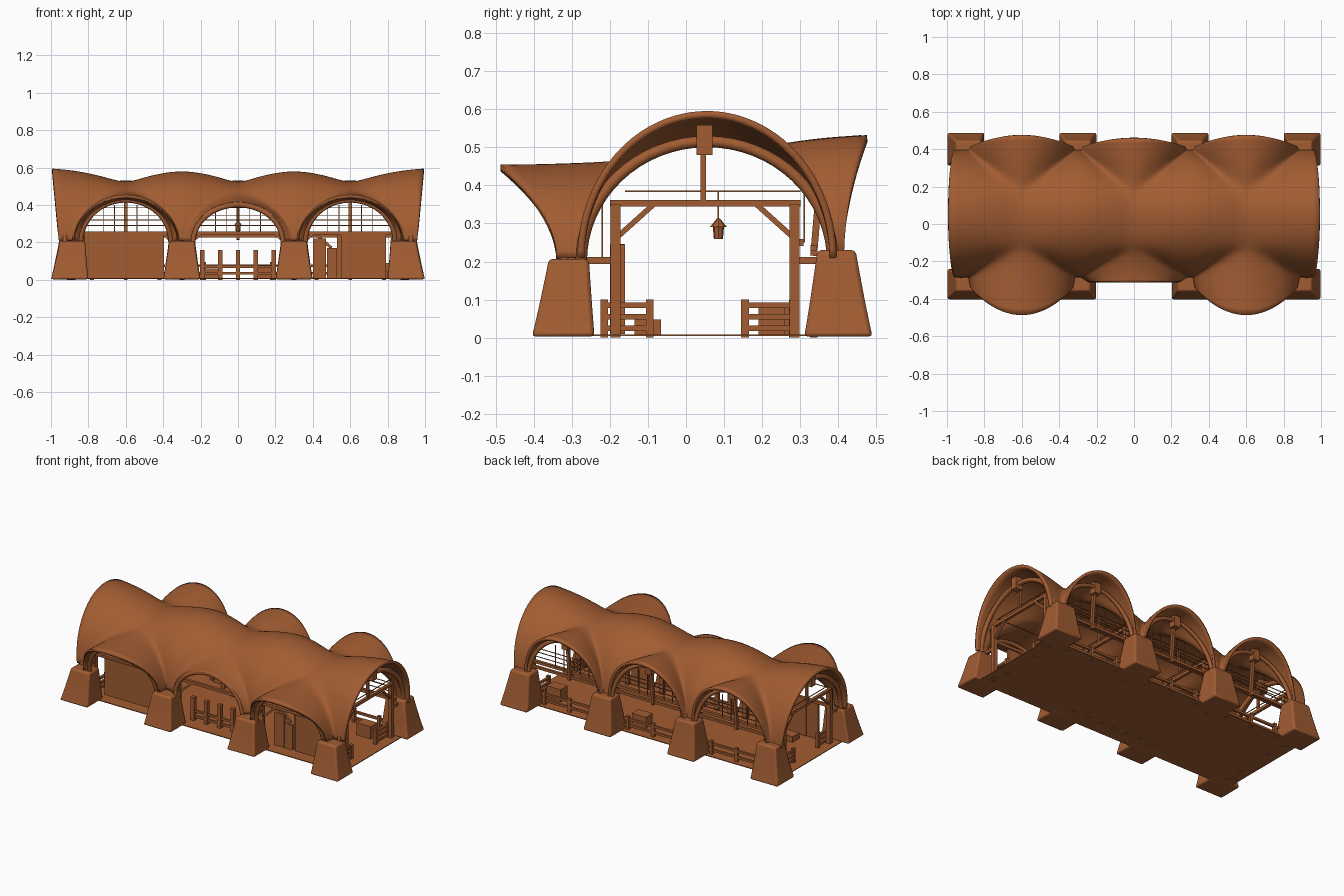
import bpy, bmesh, math
from mathutils import Vector, Matrix

cube = bpy.data.objects.get("Cube")
if cube:
    bpy.data.objects.remove(cube, do_unlink=True)

COLOR = (0.36, 0.108, 0.032, 1)
clay = bpy.data.materials.new("clay_brown")
clay.use_nodes = True
clay.diffuse_color = COLOR
bsdf = clay.node_tree.nodes["Principled BSDF"]
bsdf.inputs["Base Color"].default_value = COLOR
bsdf.inputs["Roughness"].default_value = 0.8

PI = math.pi
SPRING = 0.21
MID_Y = 0.055
BAYS = (-0.6, 0, 0.6)
PIERS = (-0.9, -0.3, 0.3, 0.9)


def finish(name, bm, smooth=False):
    mesh = bpy.data.meshes.new(name)
    bm.to_mesh(mesh)
    bm.free()
    mesh.materials.append(clay)
    ob = bpy.data.objects.new(name, mesh)
    bpy.context.collection.objects.link(ob)
    if smooth:
        bpy.ops.object.select_all(action='DESELECT')
        ob.select_set(True)
        bpy.context.view_layer.objects.active = ob
        bpy.ops.object.shade_smooth_by_angle(angle=math.radians(50))
    return ob


def boxes(name, items):
    bm = bmesh.new()
    for lo, hi in items:
        lo, hi = Vector(lo), Vector(hi)
        bmesh.ops.create_cube(bm, size=1, matrix=Matrix.Translation((lo + hi) / 2)
                              @ Matrix.Diagonal((*(hi - lo), 1)))
    return finish(name, bm)


def add_bar(bm, a, b, w):
    a, b = Vector(a), Vector(b)
    d = b - a
    rot = d.to_track_quat('Z', 'Y').to_matrix().to_4x4()
    bmesh.ops.create_cube(bm, size=1, matrix=Matrix.Translation((a + b) / 2)
                          @ rot @ Matrix.Diagonal((w, w, d.length, 1)))


def bars(name, items):
    bm = bmesh.new()
    for item in items:
        add_bar(bm, *item)
    return finish(name, bm)


def add_web(bm, first, second, steps, power):
    """Loft between two matching point rows, easing the height."""
    grid = []
    for e, g in zip(first, second):
        row = []
        for j in range(steps + 1):
            k = j / steps
            p = e.lerp(g, k)
            p.z = e.z + (g.z - e.z) * k ** power
            row.append(bm.verts.new(p))
        grid.append(row)
    for r, s in zip(grid, grid[1:]):
        for j in range(steps):
            bm.faces.new((r[j], s[j], s[j + 1], r[j + 1]))


# Curves that bound the vault webs, each a quarter turn from foot to crown
MEET = {-1: math.acos(0.5), 1: math.acos(0.3)}  # angle where a side vault meets the ridge line


def groin(xc, sx, sy, t):
    c = math.cos(t)
    f = min(1, (1 - c) / (1 - math.cos(MEET[sy])))
    return Vector((xc + sx * 0.285 * (1 - f), MID_Y + sy * 0.34 * c, SPRING + 0.305 * math.sin(t)))


def main_arch(xc, sx, sy, t):
    c, s = math.cos(t), math.sin(t)
    end = abs(xc + sx * 0.3) > 0.5
    x = xc + sx * (0.358 + 0.035 * s if end else 0.3)
    return Vector((x, MID_Y + sy * 0.34 * c, SPRING + (0.385 if end else 0.372) * s))


def cross_arch(xc, sx, sy, t):
    c, s = math.cos(t), math.sin(t)
    if sy > 0:
        foot, crown, h, w = 0.415, 0.475 if xc else 0.46, 0.322, 0.272
    elif xc:
        foot, crown, h, w = -0.34, -0.487, 0.245, 0.275
    else:
        foot, crown, h, w = -0.305, -0.312, 0.205, 0.252
    return Vector((xc + sx * w * c, foot + (crown - foot) * s ** 1.9, SPRING + h * s))


# Roof shell: webs between the edge arches and the valleys, softened at the valleys
bm = bmesh.new()
N = 20
for xc in BAYS:
    for sx in (-1, 1):
        for sy in (-1, 1):
            low = [MEET[sy] * i / N for i in range(N + 1)]
            top = [MEET[sy] + (PI / 2 - MEET[sy]) * i / 8 for i in range(1, 9)]
            add_web(bm, [main_arch(xc, sx, sy, t) for t in low + top],
                    [groin(xc, sx, sy, t) for t in low + top], 10, 1.7)
            add_web(bm, [cross_arch(xc, sx, sy, PI / 2 * i / N) for i in range(N + 1)],
                    [groin(xc, sx, sy, t) for t in low], 10, 1.7)
bmesh.ops.remove_doubles(bm, verts=bm.verts, dist=0.0008)
bmesh.ops.recalc_face_normals(bm, faces=bm.faces)
if sum(f.normal.z * f.calc_area() for f in bm.faces) < 0:
    bmesh.ops.reverse_faces(bm, faces=bm.faces)
inner = [v for v in bm.verts if not v.is_boundary and v.co.z > SPRING + 0.03]
for _ in range(6):
    bmesh.ops.smooth_vert(bm, verts=inner, factor=0.5,
                          use_axis_x=True, use_axis_y=True, use_axis_z=True)
roof = finish("roof_shell", bm, True)
solid = roof.modifiers.new("thickness", 'SOLIDIFY')
solid.thickness = 0.018
solid.offset = -1


# Ribs set just inside each open arch
def rib(name, points, radius=0.013):
    cu = bpy.data.curves.new(name, 'CURVE')
    cu.dimensions = '3D'
    cu.bevel_depth = radius
    cu.bevel_resolution = 2
    cu.use_fill_caps = True
    sp = cu.splines.new('POLY')
    sp.points.add(len(points) - 1)
    for q, p in zip(sp.points, points):
        q.co = (*p, 1)
    cu.materials.append(clay)
    bpy.context.collection.objects.link(bpy.data.objects.new(name, cu))


ANGLES = [PI * i / 32 for i in range(33)]
for sx, side in ((-1, "right"), (1, "left")):
    rib(side + "_end_rib", [(sx * 0.925, MID_Y + 0.33 * math.cos(t), 0.2 + 0.315 * math.sin(t))
                            for t in ANGLES], 0.015)
for n, xc in enumerate(BAYS):
    for sy, side in ((-1, "front"), (1, "back")):
        foot = 0.4 if sy > 0 else -0.32 if xc else -0.3
        lean = -0.03 if sy > 0 else -0.05 if xc else 0
        h = 0.275 if sy > 0 else 0.225 if xc else 0.2
        w = 0.255 if sy > 0 else 0.24
        line = [Vector((xc + w * math.cos(t), foot + lean * math.sin(t), 0.2 + h * math.sin(t)))
                for t in ANGLES]
        rib(f"{side}_rib_{n}", line)
        # Soffit closing the overhanging hoods down to their ribs
        if sy < 0 and xc:
            bm = bmesh.new()
            lip = [cross_arch(xc, 1, sy, t) - Vector((0, 0, 0.012)) for t in ANGLES]
            add_web(bm, lip, line, 4, 1)
            finish(f"hood_soffit_{n}", bm, True)

# Flared masonry piers
for n, x in enumerate(PIERS):
    top_x = x * 0.983 if abs(x) > 0.5 else x
    for side, y0, y1, ty0, ty1, h in (("front", -0.405, -0.24, -0.36, -0.255, 0.207),
                                      ("back", 0.31, 0.49, 0.345, 0.445, 0.23)):
        bm = bmesh.new()
        rings = []
        for k in (0, 0.12, 0.4, 0.75, 1):
            f = k ** 0.9
            cx, hw = x + (top_x - x) * f, 0.1 - 0.033 * f
            a, b = y0 + (ty0 - y0) * f, y1 + (ty1 - y1) * f
            rings.append([bm.verts.new((cx + u * hw, v, 0.003 + (h - 0.003) * k))
                          for u, v in ((-1, a), (1, a), (1, b), (-1, b))])
        for r, s in zip(rings, rings[1:]):
            for i in range(4):
                j = (i + 1) % 4
                bm.faces.new((r[i], r[j], s[j], s[i]))
        bm.faces.new(rings[0][::-1])
        bm.faces.new(rings[-1])
        pier = finish(f"{side}_pier_{n}", bm, True)
        bev = pier.modifiers.new("soft_edges", 'BEVEL')
        bev.width = 0.01
        bev.segments = 2

# Floor
boxes("floor", [((-0.95, -0.28, 0.004), (0.95, 0.37, 0.009))])

# Timber frames at each pier line
frame = []
for x in PIERS:
    for y, d in ((-0.185, 1), (0.285, -1)):
        frame.append(((x, y, 0), (x, y, 0.35), 0.026))
        frame.append(((x, y, 0.26), (x, y + d * 0.1, 0.35), 0.014))
        frame.append(((x, y - d * 0.08, 0.203), (x, y, 0.203), 0.018))
    frame.append(((x, -0.2, 0.353), (x, 0.3, 0.353), 0.018))
    frame.append(((x, 0.045, 0.36), (x, 0.045, 0.53), 0.014))
bars("timber_frames", frame)

# Long beams, thin rods, king posts and keystones
bars("long_beams", [((-0.9, y, 0.25), (0.9, y, 0.25), 0.018) for y in (-0.185, 0.3)]
     + [((-0.9, 0.335, 0.235), (0.9, 0.335, 0.235), 0.016)]
     + [((x + s * 0.02, -0.185, 0.17), (x + s * 0.1, -0.185, 0.245), 0.013)
        for x in (-0.3, 0.3) for s in (-1, 1)])
rods = [((-0.9, 0.31, z), (0.9, 0.31, z), 0.004) for z in (0.29, 0.32, 0.345)]
rods += [((-0.9, y, 0.385), (0.9, y, 0.385), 0.004) for y in (-0.15, 0.2)]
rods += [((x, -0.16, 0.385), (x, 0.3, 0.385), 0.004) for x in PIERS]
rods += [((x, -0.22, 0.21), (x, -0.22, 0.35), 0.004) for x in PIERS]
rods += [((xc + 0.06 * i, 0.31, 0.25), (xc + 0.06 * i, 0.31, 0.4), 0.004)
         for xc in BAYS for i in (-2, -1, 1, 2)]
bars("thin_rods", rods)
bars("king_posts", [((xc, 0.335, 0.215), (xc, 0.355, 0.45), 0.018) for xc in BAYS])
boxes("keystones", [((s * 0.925 - 0.025, 0.028, 0.48), (s * 0.925 + 0.025, 0.07, 0.558))
                    for s in (-1, 1)]
      + [((xc - 0.022, 0.345, 0.43), (xc + 0.022, 0.39, 0.5)) for xc in BAYS])

# Plank doors in the outer front bays
boxes("plank_doors", [((-0.82 + 0.085 * i, -0.2, 0.01), (-0.735 + 0.085 * i, -0.185 + 0.004 * (i % 2), 0.245))
                      for i in range(5)]
      + [((0.55 + 0.08 * i, -0.2, 0.01), (0.63 + 0.08 * i, -0.185 + 0.004 * (i % 2), 0.245))
         for i in range(3)]
      + [((0.4, -0.2, 0.01), (0.47, -0.185, 0.22)), ((0.475, -0.2, 0.01), (0.53, -0.185, 0.17))])
bars("door_braces", [((0.42, -0.17, 0.24), (0.5, -0.17, 0.17), 0.016),
                     ((0.54, -0.17, 0.01), (0.54, -0.17, 0.245), 0.02)])

# Low fences at both ends, in the middle front bay and along the back
rails, posts = [], []
for x in (-0.88, 0.88):
    for y0, y1 in ((-0.215, -0.095), (0.155, 0.28)):
        posts += [((x, y, 0), (x, y, 0.1), 0.02) for y in (y0, y1)]
        rails += [((x, y0, z), (x, y1, z), 0.014) for z in (0.025, 0.055, 0.085)]
for i in (-2, -1, 0, 1, 2):
    posts.append(((i * 0.095, -0.185, 0), (i * 0.095, -0.185, 0.16), 0.024))
rails += [((-0.19, -0.185, z), (0.19, -0.185, z), 0.014) for z in (0.035, 0.07)]
for xc in BAYS:
    posts += [((xc + i * 0.18, 0.335, 0), (xc + i * 0.18, 0.335, 0.095), 0.02) for i in (-1, 0, 1)]
    rails += [((xc - 0.21, 0.335, z), (xc + 0.21, 0.335, z), 0.014) for z in (0.035, 0.075)]
bars("fence_posts", posts)
bars("fence_rails", rails)

# Crates
boxes("crates", [((x, y, 0.009), (x + 0.1, y + 0.07, h))
                 for x, y, h in ((0.7, -0.135, 0.048), (0.72, 0.19, 0.09), (-0.8, 0.19, 0.085),
                                 (0.1, 0.2, 0.08), (-0.2, 0.21, 0.06), (-0.72, -0.135, 0.045))])

# Hanging lantern
bm = bmesh.new()
for z, r1, r2, h in ((0.277, 0.012, 0.015, 0.035), (0.302, 0.022, 0.004, 0.022)):
    bmesh.ops.create_cone(bm, cap_ends=True, segments=8, radius1=r1, radius2=r2, depth=h,
                          matrix=Matrix.Translation((0, 0.085, z)))
add_bar(bm, (0, 0.085, 0.31), (0, 0.085, 0.385), 0.004)
finish("lantern", bm)
